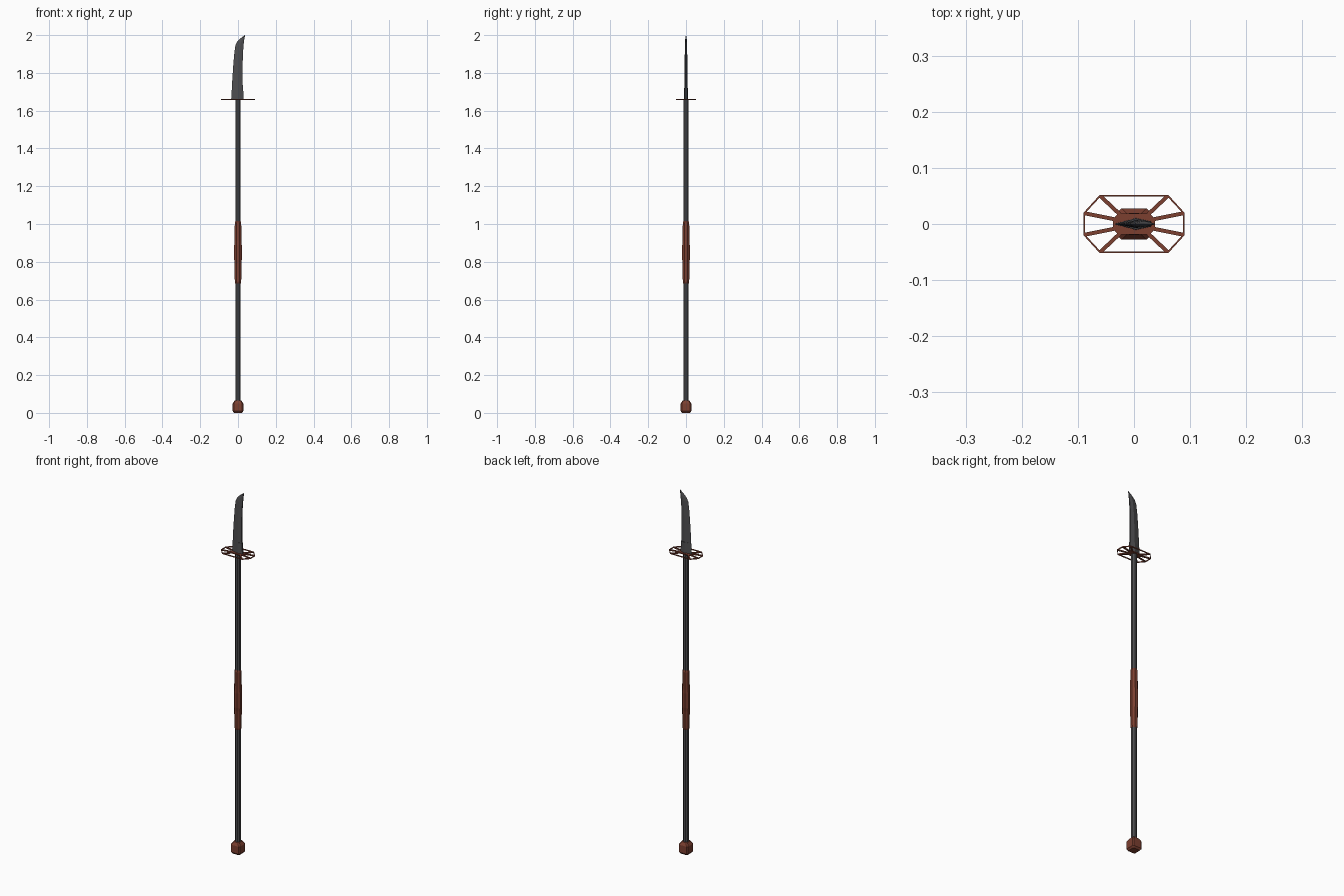
import bpy, bmesh, math
from mathutils import Vector

if "Cube" in bpy.data.objects:
    bpy.data.objects.remove(bpy.data.objects["Cube"])


def material(name, rgb):
    m = bpy.data.materials.new(name)
    m.diffuse_color = (*rgb, 1)
    m.use_nodes = True
    m.node_tree.nodes["Principled BSDF"].inputs["Base Color"].default_value = m.diffuse_color
    return m


STEEL = material("dark_steel", (0.075, 0.075, 0.08))
RED = material("red_brown", (0.2, 0.05, 0.03))


def finish(name, bm, mat):
    bmesh.ops.recalc_face_normals(bm, faces=bm.faces)
    me = bpy.data.meshes.new(name)
    bm.to_mesh(me)
    bm.free()
    me.materials.append(mat)
    ob = bpy.data.objects.new(name, me)
    bpy.context.collection.objects.link(ob)
    return ob


def loft(name, rings, mat):
    """Skin closed rings of equal point count and cap both ends."""
    bm = bmesh.new()
    vs = [[bm.verts.new(p) for p in r] for r in rings]
    n = len(rings[0])
    for a, b in zip(vs, vs[1:]):
        for i in range(n):
            j = (i + 1) % n
            bm.faces.new((a[i], a[j], b[j], b[i]))
    bm.faces.new(vs[0][::-1])
    bm.faces.new(vs[-1])
    return finish(name, bm, mat)


def lathe(name, profile, mat, sides=8):
    rings = []
    for r, z in profile:
        angles = [(i + 0.5) * math.tau / sides for i in range(sides)]
        rings.append([(r * math.cos(a), r * math.sin(a), z) for a in angles])
    return loft(name, rings, mat)


# Shaft and grip
lathe("shaft", [(0.0145, 0.05), (0.0145, 1.66)], STEEL)
lathe("grip", [(0.0155, 0.685), (0.0185, 0.695), (0.0195, 0.79), (0.0215, 0.81),
               (0.0215, 0.89), (0.0195, 0.91), (0.0185, 1.005), (0.0155, 1.015)], RED)

# Pommel: block with cut corners, tapering at both ends
def cut_square(h, c, z):
    q = h - c
    return [(h, -q, z), (h, q, z), (q, h, z), (-q, h, z),
            (-h, q, z), (-h, -q, z), (-q, -h, z), (q, -h, z)]


loft("pommel", [cut_square(0.021, 0.006, 0), cut_square(0.028, 0.006, 0.009),
                cut_square(0.028, 0.006, 0.05), cut_square(0.018, 0.006, 0.066)], RED)

# Guard: open octagonal rim, hub and eight spokes
Z0, Z1 = 1.656, 1.662
outer = [(0.09, -0.02), (0.09, 0.02), (0.061, 0.052), (-0.061, 0.052),
         (-0.09, 0.02), (-0.09, -0.02), (-0.061, -0.052), (0.061, -0.052)]
inner = [(x * 0.97, y * 0.945) for x, y in outer]
bm = bmesh.new()
levels = [[bm.verts.new((x, y, z)) for x, y in loop]
          for loop, z in ((outer, Z0), (outer, Z1), (inner, Z1), (inner, Z0))]
for k in range(4):
    a, b = levels[k], levels[(k + 1) % 4]
    for i in range(8):
        j = (i + 1) % 8
        bm.faces.new((a[i], a[j], b[j], b[i]))
finish("guard_rim", bm, RED)

hub = [(0.037, -0.009), (0.037, 0.009), (0.028, 0.019), (-0.028, 0.019),
       (-0.037, 0.009), (-0.037, -0.009), (-0.028, -0.019), (0.028, -0.019)]
loft("guard_hub", [[(x, y, z) for x, y in hub] for z in (Z0, Z1)], RED)

for i, ((ox, oy), (hx, hy)) in enumerate(zip(inner, hub)):
    p, q = Vector((hx * 0.9, hy * 0.9, 0)), Vector((ox, oy, 0))
    side = (q - p).normalized().cross(Vector((0, 0, 1))) * 0.0035
    loft(f"guard_spoke_{i + 1}", [[v + side + Vector((0, 0, Z0)), v - side + Vector((0, 0, Z0)),
                                   v - side + Vector((0, 0, Z1)), v + side + Vector((0, 0, Z1))]
                                  for v in (p, q)], RED)


# Blade: wedge section (z, cutting edge x, back x, half thickness)
def blade_section(z, e, b, t):
    m = e + (b - e) * 0.6
    return [(e, 0, z), (m, -t, z), (b, -t * 0.45, z), (b, t * 0.45, z), (m, t, z)]


rows = [(1.66, -0.033, 0.026, 0.0075), (1.75, -0.031, 0.025, 0.0073),
        (1.84, -0.025, 0.0245, 0.007), (1.90, -0.020, 0.026, 0.0066),
        (1.945, -0.014, 0.0295, 0.006), (1.965, -0.004, 0.0315, 0.0052),
        (1.985, 0.016, 0.0345, 0.0035), (2.0, 0.0365, 0.0375, 0.0005)]
loft("blade", [blade_section(*r) for r in rows], STEEL)

# Collar at the foot of the blade
loft("blade_collar", [blade_section(1.66, -0.036, 0.03, 0.0105),
                      blade_section(1.72, -0.0325, 0.027, 0.0095)], STEEL)
